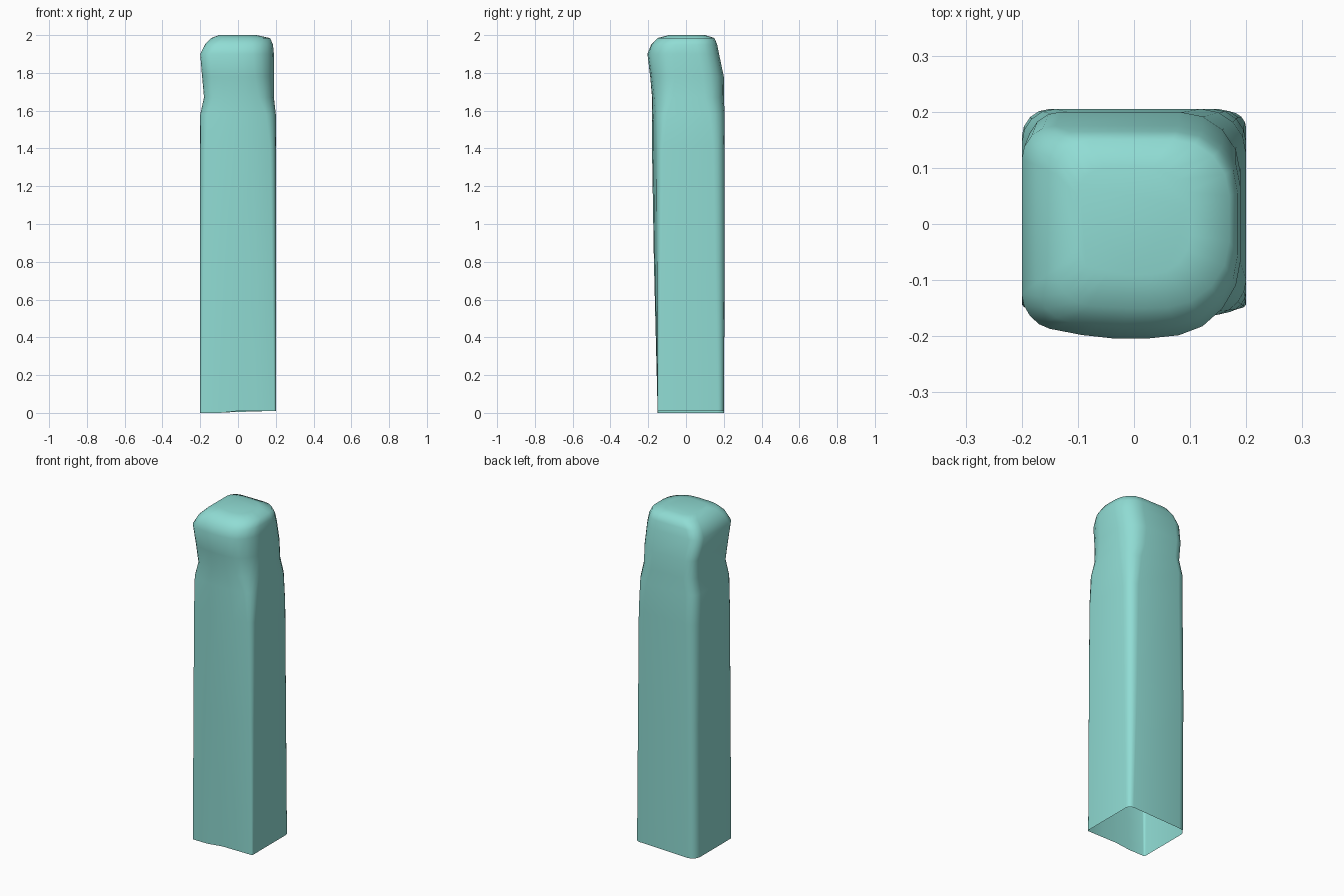
import bpy, bmesh, math
from mathutils import Vector

cube = bpy.data.objects.get("Cube")
if cube:
    bpy.data.objects.remove(cube)

teal = bpy.data.materials.new("pale_teal")
teal.use_nodes = True
colour = (0.28, 0.72, 0.66, 1)
teal.diffuse_color = colour
teal.node_tree.nodes["Principled BSDF"].inputs["Base Color"].default_value = colour

STEPS = 4

# height, left/right/front/back limits, front bulge,
# corner roundings: front right, back right, back left, front left
RINGS = [
    (0.01, -.2, .2, -.15, .2, 0, .01, .03, .05, .01),
    (0.8, -.2, .2, -.15, .205, .02, .02, .05, .05, .02),
    (1.4, -.2, .2, -.15, .205, .03, .03, .06, .06, .03),
    (1.58, -.2, .2, -.15, .205, .03, .05, .08, .06, .04),
    (1.67, -.18, .19, -.15, .2, .03, .08, .1, .06, .05),
    (1.78, -.19, .19, -.16, .2, .03, .1, .11, .06, .05),
    (1.9, -.2, .19, -.175, .175, .03, .11, .11, .06, .05),
    (1.95, -.175, .185, -.165, .165, .02, .11, .11, .06, .06),
    (1.985, -.14, .17, -.14, .15, .01, .11, .1, .06, .06),
    (2.0, -.1, .1, -.09, .1, 0, .07, .07, .05, .05),
]


def ring_points(z, x0, x1, y0, y1, bulge, *radii):
    """Rounded rectangle whose front side swells outwards."""
    corners = [(x1, y0, -1), (x1, y1, 0), (x0, y1, 1), (x0, y0, 2)]
    points = []
    for (cx, cy, quarter), r in zip(corners, radii):
        mx = cx - math.copysign(r, cx)
        my = cy - math.copysign(r, cy)
        for i in range(STEPS + 1):
            a = (quarter + i / STEPS) * math.pi / 2
            points.append(Vector((mx + r * math.cos(a), my + r * math.sin(a), z)))
    # points along the flat front side
    start, end = points[-1].copy(), points[0].copy()
    points += [start.lerp(end, t / STEPS) for t in range(1, STEPS)]
    for p in points:
        if p.y < 0:
            across = (p.x - x0) / (x1 - x0)
            p.y -= bulge * math.sin(math.pi * across)
        # slope the crown gently down towards the sides
        if z > 1.98:
            p.z -= 0.04 * max(0, p.x) ** 2
    return points


# Hollow post with a swollen head, open underneath
bm = bmesh.new()
loops = [[bm.verts.new(p) for p in ring_points(*ring)] for ring in RINGS]
count = len(loops[0])
for low, high in zip(loops, loops[1:]):
    for i in range(count):
        j = (i + 1) % count
        bm.faces.new((low[i], low[j], high[j], high[i]))
bm.faces.new(loops[-1])

# Bottom lip drops slightly to the ground at the front right
for v in loops[0]:
    if v.co.x < 0:
        v.co.z = 0

mesh = bpy.data.meshes.new("post")
bm.to_mesh(mesh)
bm.free()
mesh.materials.append(teal)
post = bpy.data.objects.new("post", mesh)
bpy.context.collection.objects.link(post)
bpy.context.view_layer.objects.active = post
post.select_set(True)
bpy.ops.object.shade_smooth_by_angle(angle=math.radians(60))
